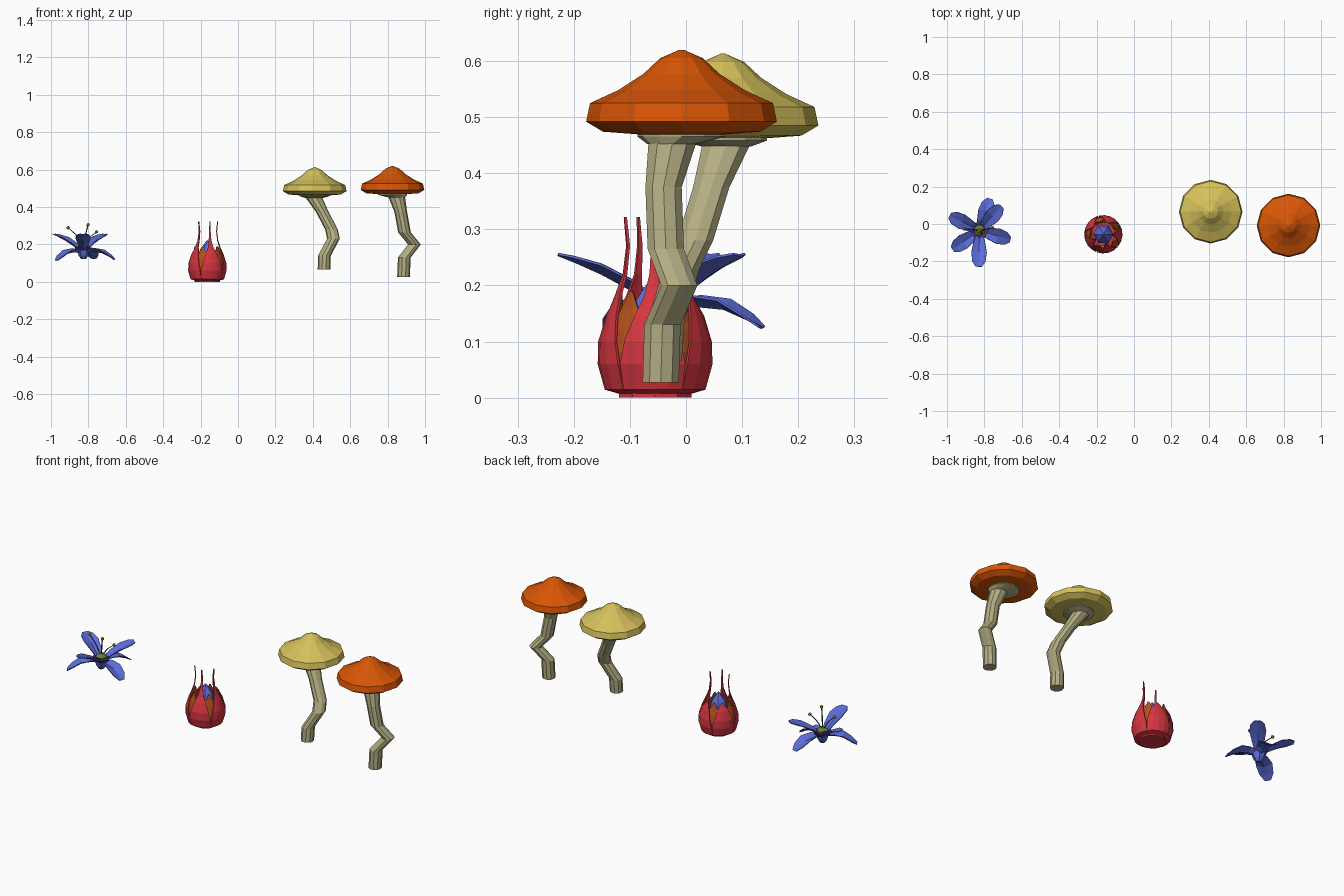
import bpy, bmesh
from math import sin, cos, pi, radians
from mathutils import Vector

cube = bpy.data.objects.get("Cube")
if cube:
    bpy.data.objects.remove(cube)


def material(name, r, g, b):
    col = [(v / 255) ** 2.2 for v in (r, g, b)] + [1]
    m = bpy.data.materials.new(name)
    m.use_nodes = True
    m.diffuse_color = col
    m.node_tree.nodes["Principled BSDF"].inputs["Base Color"].default_value = col
    return m


ORANGE = material("orange cap", 216, 86, 14)
YELLOW = material("yellow cap", 212, 192, 92)
STEM = material("pale stem", 178, 172, 130)
RED = material("red sepal", 212, 56, 66)
BLUE = material("blue petal", 92, 108, 216)
BROWN = material("brown petal", 180, 82, 32)
GREEN = material("green centre", 104, 130, 56)
PURPLE = material("purple throat", 84, 48, 150)
ANTHER = material("anther yellow", 176, 176, 84)
FILAMENT = material("dark green filament", 62, 80, 48)


def finish(name, bm, mat):
    bmesh.ops.recalc_face_normals(bm, faces=bm.faces)
    me = bpy.data.meshes.new(name)
    bm.to_mesh(me)
    bm.free()
    me.materials.append(mat)
    ob = bpy.data.objects.new(name, me)
    bpy.context.scene.collection.objects.link(ob)
    return ob


def tube(name, rings, mat, sides):
    """Skin level rings given as (x, y, z, radius), closed at both ends."""
    bm = bmesh.new()
    loops = []
    for x, y, z, r in rings:
        loops.append([bm.verts.new((x + r * cos(2 * pi * i / sides),
                                    y + r * sin(2 * pi * i / sides), z))
                      for i in range(sides)])
    for a, b in zip(loops, loops[1:]):
        for i in range(sides):
            j = (i + 1) % sides
            bm.faces.new((a[i], a[j], b[j], b[i]))
    bm.faces.new(loops[0])
    bm.faces.new(loops[-1])
    return finish(name, bm, mat)


def lathe(name, centre, profile, mat, sides):
    x, y = centre
    return tube(name, [(x, y, z, r) for r, z in profile], mat, sides)


def sheet(name, rows, mat, thickness):
    """Thin leaf skinned over rows of points."""
    bm = bmesh.new()
    grid = [[bm.verts.new(p) for p in row] for row in rows]
    for a, b in zip(grid, grid[1:]):
        for i in range(len(a) - 1):
            bm.faces.new((a[i], a[i + 1], b[i + 1], b[i]))
    ob = finish(name, bm, mat)
    mod = ob.modifiers.new("Thickness", "SOLIDIFY")
    mod.thickness = thickness
    mod.offset = 0
    return ob


# Mushrooms: crooked stem flaring into the gills, with a pointed cap
CAP = [(.14, -.018), (.17, 0), (.163, .033), (.113, .056),
       (.068, .085), (.038, .113), (.004, .128)]


def mushroom(name, centre, rim, cap_mat, path):
    x, y = centre
    lathe(name + "_cap", centre, [(.06, rim - .024)] + [(r, rim + z) for r, z in CAP],
          cap_mat, 12)
    tube(name + "_stem", [(*p, .034) for p in path[:-1]] + [(*path[-1], .045)], STEM, 10)
    tx, ty, tz = path[-1]
    tube(name + "_gills", [(tx, ty, tz - .004, .045), (x, y, rim - .027, .078),
                           (x, y, rim - .01, .078)], STEM, 12)


mushroom("orange_mushroom", (.826, -.008), .492, ORANGE,
         [(.885, -.045, .027), (.889, -.042, .13), (.943, -.012, .2),
          (.89, -.036, .265), (.87, -.04, .375), (.848, -.024, .456)])
mushroom("yellow_mushroom", (.41, .066), .485, YELLOW,
         [(.46, -.04, .065), (.462, -.035, .14), (.51, -.008, .23),
          (.5, .016, .28), (.45, .045, .375), (.405, .072, .452)])

# Bud: base disc, wrapped sepals, inner petals and a closed core
BX, BY = -.164, -.055
lathe("bud_base", (BX, BY), [(.068, 0), (.068, .012), (.08, .02)], RED, 10)


def wrapped_leaf(name, angle, profile, mat):
    rows = []
    for r, z, half in profile:
        angles = [radians(angle + half * k) for k in (-1, -.5, 0, .5, 1)]
        rows.append([(BX + r * cos(a), BY + r * sin(a), z) for a in angles])
    sheet(name, rows, mat, .005)


LOW = [(.066, .01, 36), (.088, .016, 36), (.1, .06, 35), (.099, .1, 30), (.085, .145, 22)]
TALL = LOW + [(.07, .18, 13), (.056, .22, 7), (.05, .27, 5), (.055, .322, 2)]
SHORT = LOW + [(.065, .185, 3)]
INNER = [(.06, .015, 20), (.088, .04, 32), (.092, .08, 36), (.085, .12, 28),
         (.072, .16, 14), (.066, .19, 2)]
for i in range(5):
    wrapped_leaf(f"bud_sepal_{i + 1}", -75 + 72 * i, SHORT if i in (2, 3) else TALL, RED)
    wrapped_leaf(f"bud_inner_petal_{i + 1}", -111 + 72 * i, INNER, BROWN)
lathe("bud_core", (BX, BY), [(.035, .02), (.055, .07), (.055, .12), (.038, .175),
                             (.004, .22)], BLUE, 6)

# Open flower: three raised and three drooping petals with a low midrib
FC = Vector((-.826, -.035, .158))


def flower_petal(name, tip, arch):
    tip = Vector(tip)
    along = tip - FC
    side = Vector((-along.y, along.x, 0)).normalized()
    rows = []
    for t, half, lift in ((.06, .016, .01), (.3, .03, .018), (.6, .041, .016),
                          (.85, .035, .008), (1, .016, .002)):
        p = FC + along * t + Vector((0, 0, arch * sin(pi * t)))
        rows.append([p + side * half * k + Vector((0, 0, lift * (abs(k) - .4)))
                     for k in (-1, -.5, 0, .5, 1)])
    sheet(name, rows, BLUE, .004)


for i, tip in enumerate([(-.83, -.228, .255), (-.71, .095, .255), (-.985, .045, .255)]):
    flower_petal(f"raised_petal_{i + 1}", tip, .012)
for i, tip in enumerate([(-.77, .135, .125), (-.97, -.135, .115), (-.662, -.085, .12)]):
    flower_petal(f"drooping_petal_{i + 1}", tip, .028)
lathe("flower_base", FC.xy, [(.012, .122), (.026, .14), (.036, .168)], BLUE, 6)
lathe("flower_throat", FC.xy, [(.034, .165), (.05, .184)], PURPLE, 6)
lathe("flower_centre", FC.xy, [(.03, .18), (.03, .192), (.012, .208)], GREEN, 8)

# Stamens: thin bent filaments carrying small round anthers
for i, (x, y, z) in enumerate([(-.908, -.025, .29), (-.802, -.06, .305),
                               (-.757, -.02, .267)]):
    end = Vector((x, y, z))
    start = Vector((FC.x, FC.y, .19))
    bend = start.lerp(end, .5) + Vector((0, 0, .012))
    tube(f"filament_{i + 1}", [(*p, .0035) for p in (start, bend, end)], FILAMENT, 5)
    bm = bmesh.new()
    bmesh.ops.create_icosphere(bm, subdivisions=1, radius=.01)
    bmesh.ops.translate(bm, verts=bm.verts, vec=end)
    finish(f"anther_{i + 1}", bm, ANTHER)
